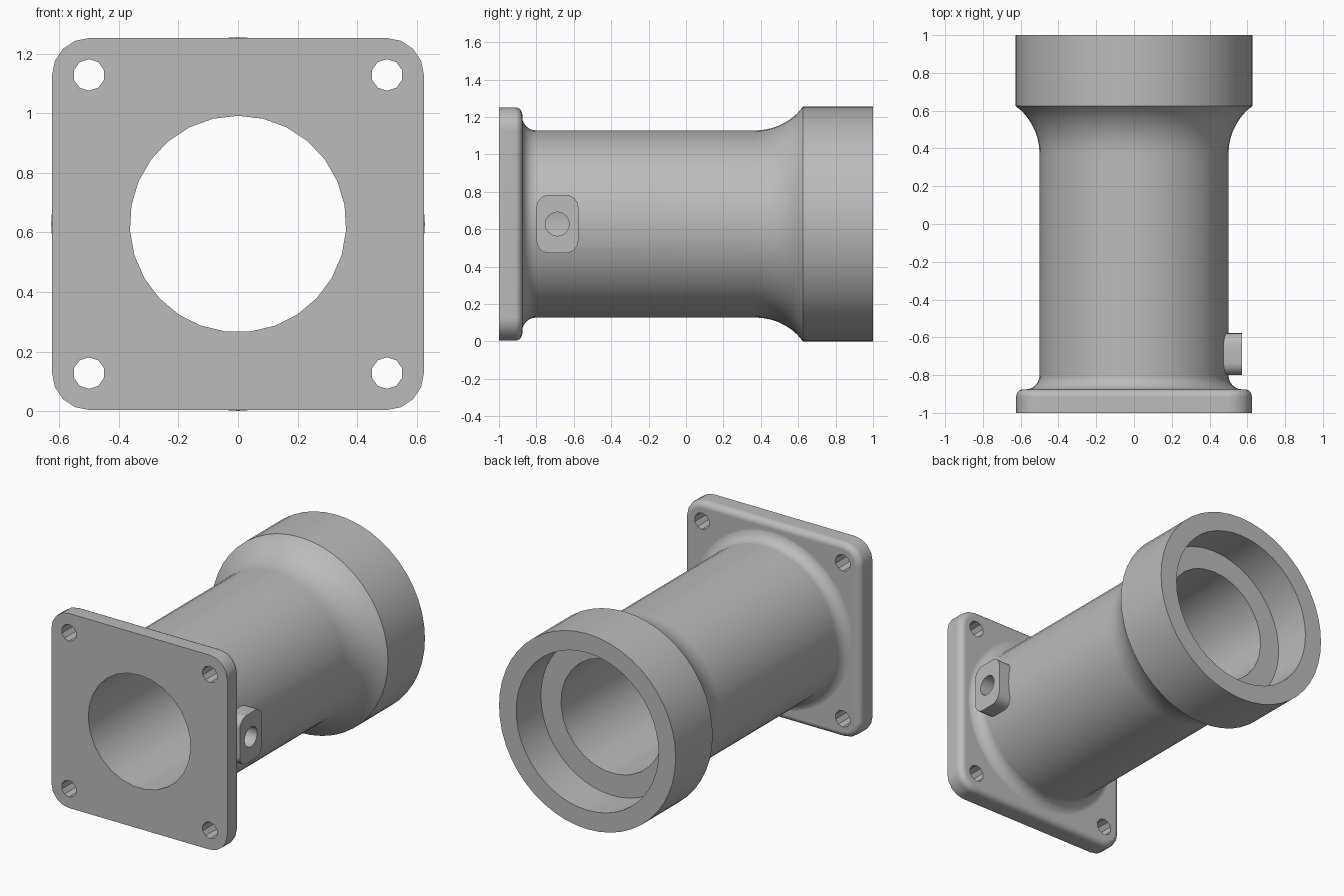
import bpy, bmesh, math
from mathutils import Vector

CZ = 0.628  # height of the pipe axis

cube = bpy.data.objects.get("Cube")
if cube:
    bpy.data.objects.remove(cube, do_unlink=True)

grey = bpy.data.materials.new("cast_grey")
grey.use_nodes = True
colour = (0.5, 0.5, 0.5, 1)
grey.diffuse_color = colour
grey.node_tree.nodes["Principled BSDF"].inputs["Base Color"].default_value = colour


def circle(r, n, u=0, v=0, start=math.pi / 2):
    return [(u + r * math.cos(start + math.tau * i / n),
             v + r * math.sin(start + math.tau * i / n)) for i in range(n)]


def rounded_rect(hu, hv, r, seg):
    pts = []
    for q, (su, sv) in enumerate([(1, 1), (-1, 1), (-1, -1), (1, -1)]):
        for i in range(seg + 1):
            a = (q + i / seg) * math.pi / 2
            pts.append((su * (hu - r) + r * math.cos(a),
                        sv * (hv - r) + r * math.sin(a)))
    return pts


def loft(name, axis, rings):
    """Closed solid through (depth, outline) rings along the x or y axis."""
    bm = bmesh.new()
    loops = []
    for d, outline in rings:
        loops.append([bm.verts.new((u, d, CZ + v) if axis == "y" else (d, u, CZ + v))
                      for u, v in outline])
    for a, b in zip(loops, loops[1:]):
        for i in range(len(a)):
            j = (i + 1) % len(a)
            bm.faces.new((a[i], a[j], b[j], b[i]))
    bm.faces.new(loops[0])
    bm.faces.new(loops[-1])
    bmesh.ops.recalc_face_normals(bm, faces=bm.faces)
    mesh = bpy.data.meshes.new(name)
    bm.to_mesh(mesh)
    bm.free()
    mesh.materials.append(grey)
    ob = bpy.data.objects.new(name, mesh)
    bpy.context.collection.objects.link(ob)
    return ob


def combine(target, other, operation):
    bpy.context.view_layer.objects.active = target
    mod = target.modifiers.new(other.name, "BOOLEAN")
    mod.operation = operation
    mod.solver = "EXACT"
    mod.object = other
    bpy.ops.object.modifier_apply(modifier=mod.name)
    bpy.data.objects.remove(other, do_unlink=True)


# Outer pipe: fillet at the flange, straight tube, flared socket
profile = [(-0.93, 0.575)]
for i in range(7):
    a = math.pi / 2 * i / 6
    profile.append((-0.801 - 0.075 * math.cos(a), 0.575 - 0.075 * math.sin(a)))
for i in range(8):
    a = math.radians(52) * i / 7
    profile.append((0.37 + 0.323 * math.sin(a), 0.5 + 0.323 * (1 - math.cos(a))))
profile[-1] = (0.625, 0.627)
profile.append((1, 0.627))
body = loft("flanged_pipe", "y", [(y, circle(r, 48)) for y, r in profile])

# Square flange with a rounded back edge
rings = [(-1, rounded_rect(0.624, 0.624, 0.125, 4))]
for i in range(6):
    a = math.pi / 2 * i / 5
    inset = 0.04 * (1 - math.cos(a))
    rings.append((-0.915 + 0.04 * math.sin(a),
                  rounded_rect(0.624 - inset, 0.624 - inset, 0.125 - inset, 4)))
combine(body, loft("flange", "y", rings), "UNION")

# Side boss
pad = [(u - 0.688, v) for u, v in rounded_rect(0.112, 0.155, 0.065, 4)]
combine(body, loft("side_boss", "x", [(0.42, pad), (0.573, pad)]), "UNION")


def drill(name, axis, start, end, outline):
    cutter = loft(name, axis, [(start, outline), (end, outline)])
    cutter.hide_render = True
    combine(body, cutter, "DIFFERENCE")


# Main bore, socket recess, boss port and bolt holes
drill("bore", "y", -1.1, 1.1, circle(0.363, 27))
drill("socket_recess", "y", 0.75, 1.1, circle(0.505, 48))
drill("boss_port", "x", 0.2, 0.7, circle(0.064, 16, -0.688))
for sx in (-1, 1):
    for sz in (-1, 1):
        drill("bolt_hole", "y", -1.1, -0.8,
              circle(0.053, 10, 0.5 * sx, 0.5 * sz, math.radians(18)))

# Smooth curved faces, keep crisp rims
for ob in bpy.context.selected_objects:
    ob.select_set(False)
body.select_set(True)
bpy.context.view_layer.objects.active = body
bpy.ops.object.shade_smooth_by_angle(angle=math.radians(30))
weighted = body.modifiers.new("even_shading", "WEIGHTED_NORMAL")
weighted.keep_sharp = True
